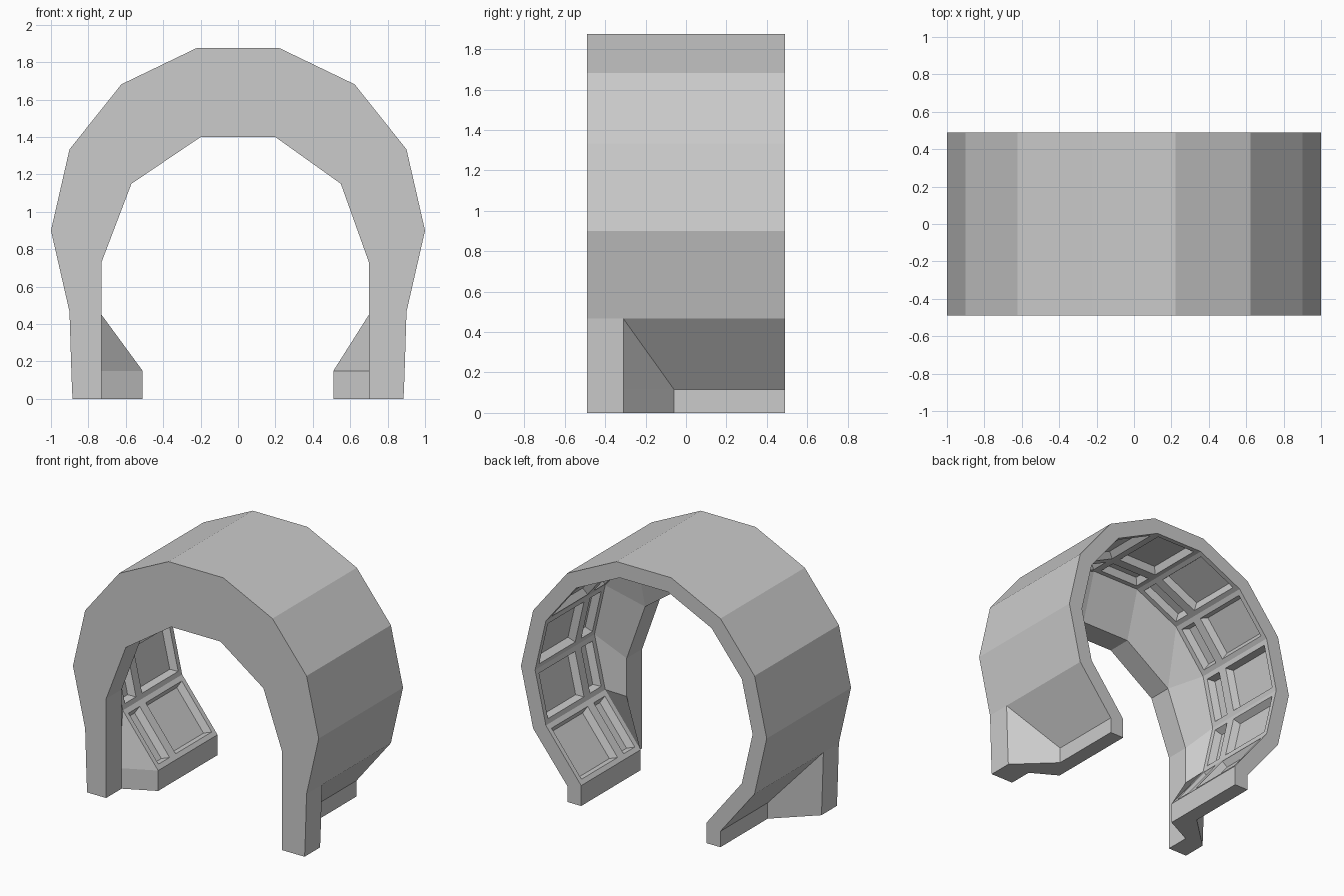
import bpy, bmesh, math

if "Cube" in bpy.data.objects:
    bpy.data.objects.remove(bpy.data.objects["Cube"])

CZ = 0.90                       # centre height of the 14-sided vault
STEP = 2 * math.pi / 14


def circle_points(radius, first):
    # right-hand vault corners, from the lower haunch up to the crown
    return [(radius * math.cos(k * STEP), CZ + radius * math.sin(k * STEP))
            for k in range(first, 4)]


def chain(right, y, left=None):
    # open section running up the right side and down the left;
    # y is one depth or a depth per point
    left = left or right
    ys = y if isinstance(y, list) else [y] * len(right)
    pts = [(x, d, z) for (x, z), d in zip(right, ys)]
    pts += [(-x, d, z) for (x, z), d in reversed(list(zip(left, ys)))]
    return pts


def rib(leg_x, shoulder_x):
    # inner outline of the deep front rib
    return [(leg_x, 0), (leg_x, 0.15), (leg_x, 0.45), (leg_x, 0.73),
            (shoulder_x, 1.15), (shoulder_x, 1.15), (0.20, 1.40)]


outer_front = [(0.885, 0), (0.89, 0.117)] + circle_points(1.0, -1)
outer_back = [(0.623, 0), (0.623, 0.117)] + circle_points(1.0, -1)
inner_vault = [(0.51, 0), (0.51, 0.15)] + circle_points(0.885, -1)
rib_r, rib_l = rib(0.70, 0.55), rib(0.73, 0.57)

FRONT, RIB, BACK = -0.49, -0.31, 0.49
sections = [
    chain(outer_front, FRONT),
    chain(outer_front, RIB),
    chain(outer_back, [-0.06] * 2 + [RIB] * 5),
    chain(outer_back, BACK),
    chain(inner_vault, BACK),
    chain(inner_vault, 0.0),
    chain(inner_vault, -0.20),
    chain(rib_r, RIB, rib_l),
    chain(rib_r, FRONT, rib_l),
]

# Shell: loft the sections into a closed loop and cap both feet
bm = bmesh.new()
rows = [[bm.verts.new(p) for p in s] for s in sections]
panels = []
count = len(rows[0])
for s in range(len(rows)):
    a, b = rows[s], rows[(s + 1) % len(rows)]
    for i in range(count - 1):
        f = bm.faces.new((a[i], a[i + 1], b[i + 1], b[i]))
        if s in (4, 5) and 1 <= i <= count - 3:
            panels.append(f)
bm.faces.new([r[0] for r in rows])
bm.faces.new([r[-1] for r in rows])
bmesh.ops.recalc_face_normals(bm, faces=bm.faces[:])

# Coffers: a flat frame, then a sloped recess in every vault panel
bmesh.ops.inset_individual(bm, faces=panels, thickness=0.05, depth=0)
bmesh.ops.inset_individual(bm, faces=panels, thickness=0.03, depth=-0.05)
bmesh.ops.remove_doubles(bm, verts=bm.verts[:], dist=0.0005)

mesh = bpy.data.meshes.new("vaulted_arch")
bm.to_mesh(mesh)
bm.free()
arch = bpy.data.objects.new("vaulted_arch", mesh)
bpy.context.collection.objects.link(arch)
